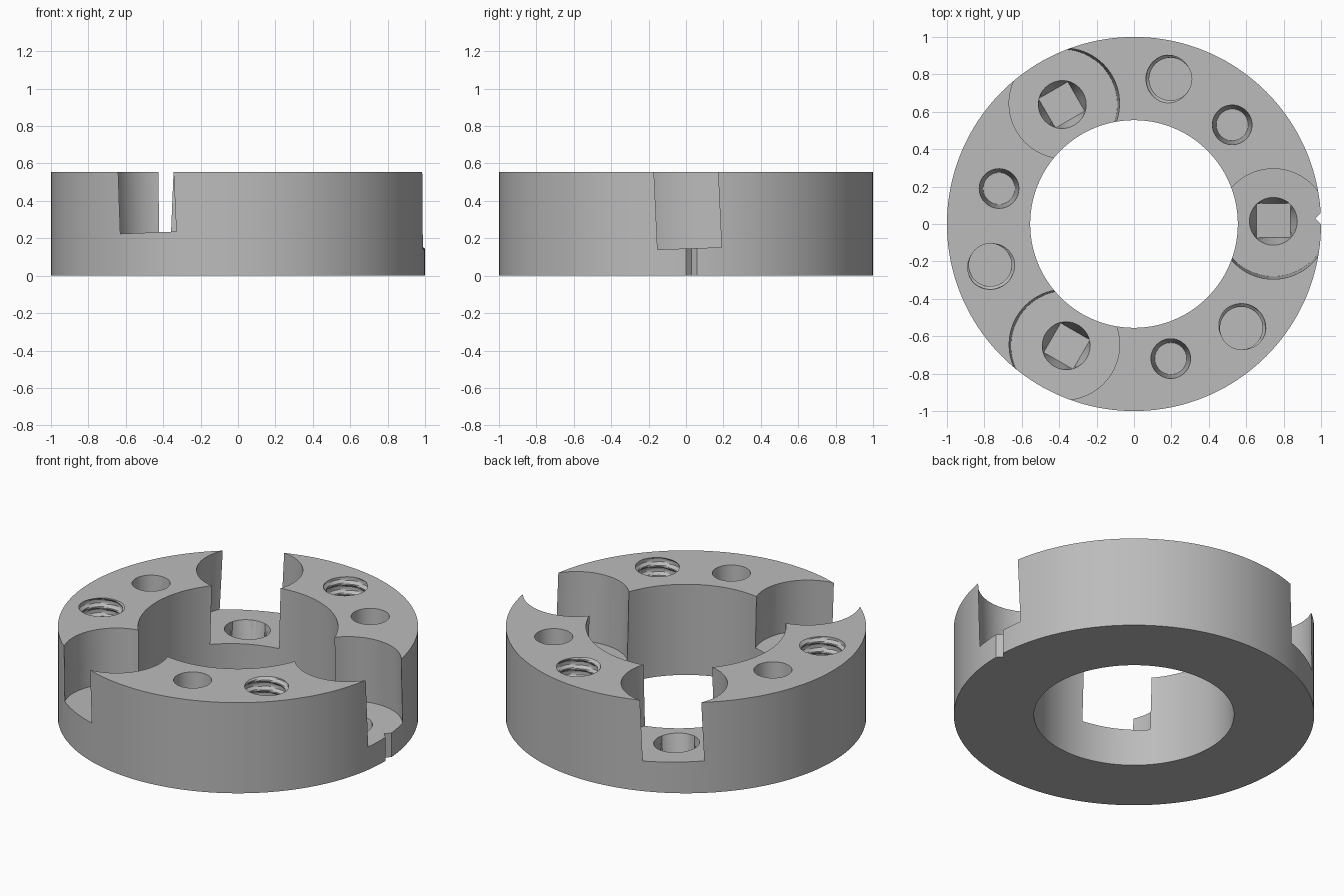
import bpy, bmesh, math
from mathutils import Matrix

if "Cube" in bpy.data.objects:
    bpy.data.objects.remove(bpy.data.objects["Cube"])

steel = bpy.data.materials.new("plain_grey")
steel.use_nodes = True
grey = (0.5, 0.5, 0.5, 1)
steel.diffuse_color = grey
steel.node_tree.nodes["Principled BSDF"].inputs["Base Color"].default_value = grey

HEIGHT = 0.555


def loft(name, levels, radius, sides, closed=False):
    """Stack rings at the given heights; radius(level index, angle) shapes each ring."""
    bm = bmesh.new()
    rings = []
    for i, z in enumerate(levels):
        ring = []
        for k in range(sides):
            a = math.tau * k / sides
            r = radius(i, a)
            ring.append(bm.verts.new((r * math.cos(a), r * math.sin(a), z)))
        rings.append(ring)
    pairs = list(zip(rings, rings[1:]))
    if closed:
        pairs.append((rings[-1], rings[0]))
    else:
        bm.faces.new(rings[0])
        bm.faces.new(rings[-1])
    for low, high in pairs:
        for k in range(sides):
            n = (k + 1) % sides
            bm.faces.new((low[k], low[n], high[n], high[k]))
    bmesh.ops.recalc_face_normals(bm, faces=bm.faces)
    mesh = bpy.data.meshes.new(name)
    bm.to_mesh(mesh)
    bm.free()
    obj = bpy.data.objects.new(name, mesh)
    bpy.context.collection.objects.link(obj)
    return obj


# Main ring: a closed rectangular section swept round the axis
section = (0.555, 1.0, 1.0, 0.555)
body = loft("ring_body", (0, 0, HEIGHT, HEIGHT), lambda i, a: section[i], 160, True)
body.data.materials.append(steel)

cutters = []


def cut(obj, matrix):
    obj.matrix_world = matrix
    obj.hide_render = True
    mod = body.modifiers.new(obj.name, 'BOOLEAN')
    mod.operation = 'DIFFERENCE'
    mod.solver = 'EXACT'
    mod.object = obj
    cutters.append(obj)


def square_seat(i, a):
    """Round at the top, narrowing to an inscribed square at the bottom."""
    if i:
        return 0.128
    quarter = math.pi / 2
    off = (a + quarter / 2) % quarter - quarter / 2
    return 0.128 * math.cos(quarter / 2) / math.cos(off)


# Threaded hole section: a helical groove between crest and root radius
PITCH, STEP = 0.06, 0.0075
DEPTH = 0.42
thread_levels = [-DEPTH + STEP * k for k in range(int((DEPTH + 0.03) / STEP))]


def thread(i, a):
    phase = (thread_levels[i] / PITCH - a / math.tau) % 1
    wave = min(1, max(0, 2 - abs(phase - 0.5) * 5))
    return 0.114 + 0.017 * wave


for n, floor in enumerate((0.146, 0.19, 0.23)):
    turn = Matrix.Rotation(n * math.tau / 3, 4, 'Z')
    # Slightly tilted round pocket with a seat hole in its floor
    shift = (HEIGHT - floor) * math.tan(math.radians(2))
    frame = turn @ Matrix.Translation((0.745, shift, floor)) @ Matrix.Rotation(math.radians(2), 4, 'X')
    cut(loft("pocket_cutter", (0, 0.8), lambda i, a: 0.295, 96), frame)
    cut(loft("seat_cutter", (-0.12, 0, 0.05), square_seat, 48), frame)
    # Threaded hole and tapered plain hole between the pockets
    cut(loft("thread_cutter", thread_levels, thread, 48),
        turn @ Matrix.Translation((0.195, 0.775, HEIGHT)))
    cut(loft("taper_cutter", (-0.4, 0, 0.05), lambda i, a: (0.085, 0.106, 0.106)[i], 48),
        turn @ Matrix.Translation((0.525, 0.53, HEIGHT)))

# V-shaped index notch on the rim
cut(loft("notch_cutter", (-0.1, 0.3), lambda i, a: 0.031, 4),
    Matrix.Translation((1.0, 0.03, 0)))

# Bake the cuts into the ring and drop the cutters
bpy.context.view_layer.update()
graph = bpy.context.evaluated_depsgraph_get()
result = bpy.data.meshes.new_from_object(body.evaluated_get(graph))
body.modifiers.clear()
body.data = result
for obj in cutters:
    bpy.data.objects.remove(obj)
result.materials.clear()
result.materials.append(steel)
for poly in result.polygons:
    poly.material_index = 0

bpy.ops.object.select_all(action='DESELECT')
body.select_set(True)
bpy.context.view_layer.objects.active = body
bpy.ops.object.shade_smooth_by_angle(angle=math.radians(30))
